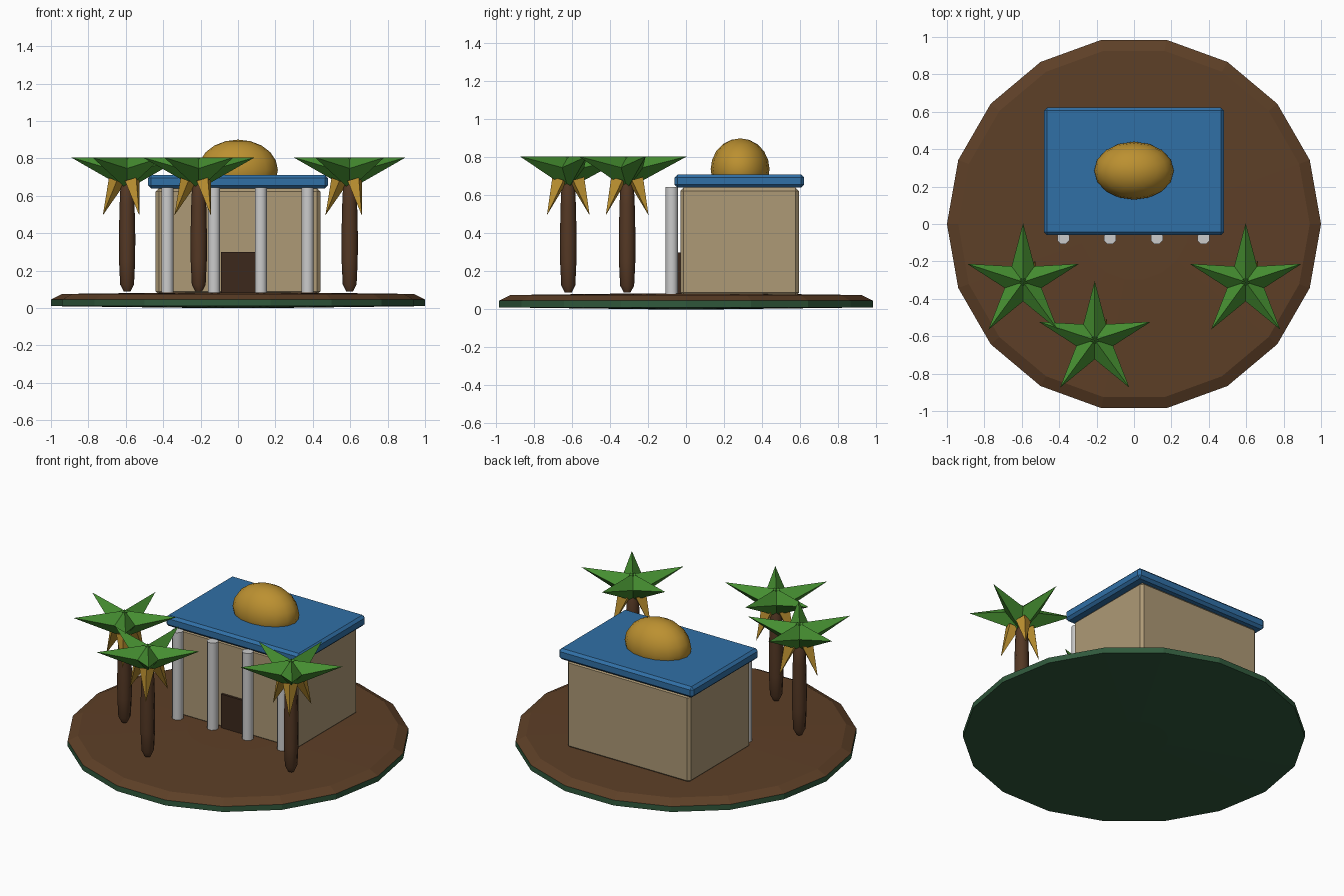
import bpy, bmesh, math
from mathutils import Vector, Matrix

if "Cube" in bpy.data.objects:
    bpy.data.objects.remove(bpy.data.objects["Cube"])


def mat(name, rgb):
    m = bpy.data.materials.new(name)
    m.diffuse_color = (*rgb, 1)
    m.use_nodes = True
    m.node_tree.nodes["Principled BSDF"].inputs["Base Color"].default_value = m.diffuse_color
    return m


GREEN = mat("base_green", (0.03, 0.10, 0.045))
EARTH = mat("earth", (0.11, 0.05, 0.02))
STONE = mat("sandstone", (0.42, 0.32, 0.18))
BLUE = mat("roof_blue", (0.03, 0.16, 0.38))
GOLD = mat("gold", (0.50, 0.28, 0.03))
DOOR = mat("dark_wood", (0.045, 0.022, 0.012))
BARK = mat("bark", (0.09, 0.04, 0.018))
LEAF = mat("leaf", (0.06, 0.27, 0.03))


def finish(name, bm, material=None, smooth=None):
    bmesh.ops.recalc_face_normals(bm, faces=bm.faces)
    me = bpy.data.meshes.new(name)
    bm.to_mesh(me)
    bm.free()
    ob = bpy.data.objects.new(name, me)
    bpy.context.collection.objects.link(ob)
    if material:
        me.materials.append(material)
    if smooth:
        bpy.ops.object.select_all(action='DESELECT')
        ob.select_set(True)
        bpy.context.view_layer.objects.active = ob
        bpy.ops.object.shade_smooth_by_angle(angle=math.radians(smooth))
    return ob


def lathe(name, profile, sides, material=None, at=(0, 0), turn=0, smooth=None):
    """Closed stack of rings from (radius, z) pairs."""
    bm = bmesh.new()
    rings = []
    for r, z in profile:
        rings.append([bm.verts.new((at[0] + r * math.cos(turn + math.tau * i / sides),
                                    at[1] + r * math.sin(turn + math.tau * i / sides), z))
                      for i in range(sides)])
    for a, b in zip(rings, rings[1:]):
        for i in range(sides):
            j = (i + 1) % sides
            bm.faces.new((a[i], a[j], b[j], b[i]))
    bm.faces.new(rings[0][::-1])
    bm.faces.new(rings[-1])
    return finish(name, bm, material, smooth)


def box(name, lo, hi, material, bevel=0):
    lo, hi = Vector(lo), Vector(hi)
    bm = bmesh.new()
    bmesh.ops.create_cube(bm, size=1, matrix=Matrix.Translation((lo + hi) / 2)
                          @ Matrix.Diagonal((*(hi - lo), 1)))
    if bevel:
        bmesh.ops.bevel(bm, geom=bm.edges[:], offset=bevel, segments=1, affect='EDGES')
    return finish(name, bm, material)


def spikes(name, centre, count, start, base, tip, radius, material):
    """Ring of four-sided spikes; base and tip are (distance out, z)."""
    bm = bmesh.new()
    for k in range(count):
        a = start + math.tau * k / count
        out = Vector((math.cos(a), math.sin(a), 0))
        side = Vector((-out.y, out.x, 0))
        c = Vector((*centre, 0))
        p0 = c + out * base[0] + Vector((0, 0, base[1]))
        p1 = c + out * tip[0] + Vector((0, 0, tip[1]))
        up = (p1 - p0).normalized().cross(side)
        ring = [bm.verts.new(p0 + d * radius) for d in (side, up, -side, -up)]
        end = bm.verts.new(p1)
        bm.faces.new(ring)
        for i in range(4):
            bm.faces.new((ring[i], ring[(i + 1) % 4], end))
    return finish(name, bm, material)


# Round base
lathe("base_underside", [(0.2, 0), (1, 0.01), (1, 0.045)], 18, GREEN)
lathe("ground_top", [(1, 0.045), (0.94, 0.075), (0.3, 0.083)], 18, EARTH)

# Building
box("walls", (-0.44, -0.03, 0.07), (0.44, 0.595, 0.64), STONE, 0.018)
box("roof_slab", (-0.48, -0.06, 0.64), (0.48, 0.622, 0.71), BLUE, 0.016)
box("door", (-0.09, -0.045, 0.08), (0.09, 0.0, 0.30), DOOR)

# Front columns
for i in range(4):
    lathe(f"column_{i + 1}", [(0.035, 0.075), (0.035, 0.645)], 8,
          at=(-0.378 + 0.25 * i, -0.075), turn=math.pi / 8, smooth=50)

# Dome
bm = bmesh.new()
bmesh.ops.create_uvsphere(bm, u_segments=16, v_segments=10, radius=1,
                          matrix=Matrix.Translation((0, 0.285, 0.738))
                          @ Matrix.Diagonal((0.213, 0.155, 0.162, 1)))
finish("dome", bm, GOLD, 50)

# Palms
for n, (x, y) in enumerate([(-0.593, -0.31), (-0.21, -0.62), (0.597, -0.31)], 1):
    lathe(f"palm_trunk_{n}", [(0.018, 0.088), (0.037, 0.125), (0.043, 0.25), (0.044, 0.38),
                              (0.040, 0.55), (0.036, 0.64), (0.02, 0.68)],
          8, BARK, at=(x, y), smooth=50)
    spikes(f"palm_leaves_{n}", (x, y), 5, math.pi / 2, (0.0, 0.725), (0.315, 0.805), 0.083, LEAF)
    spikes(f"dry_fronds_{n}", (x, y), 3, math.pi, (0.055, 0.68), (0.13, 0.495), 0.045, GOLD)
